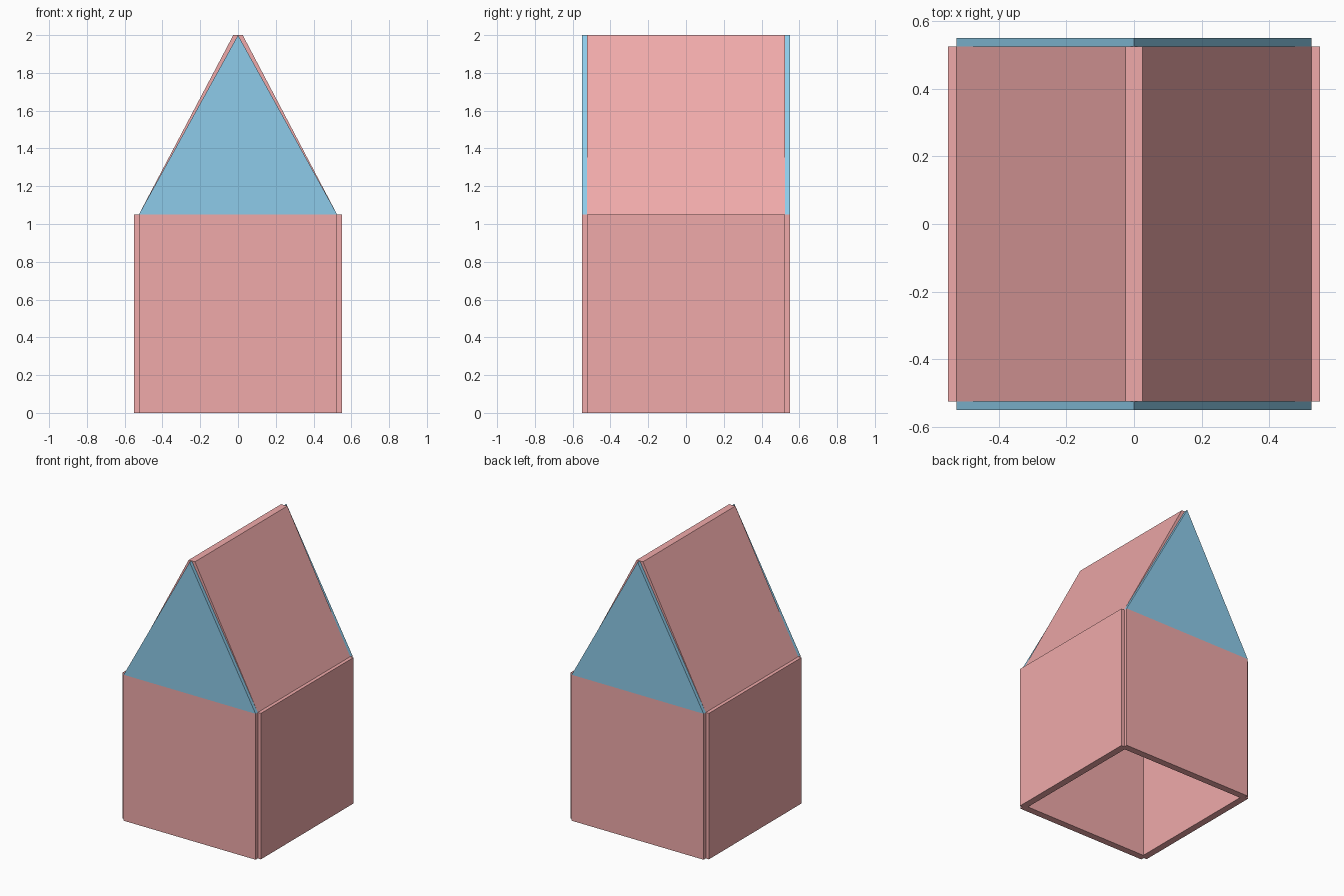
import bpy
import bmesh
from mathutils import Vector

if "Cube" in bpy.data.objects:
    bpy.data.objects.remove(bpy.data.objects["Cube"])

W = 0.525      # half width of every panel
T = 0.05       # panel thickness
WALL_H = 1.05  # wall height
TOP = 2.0      # ridge height


def material(name, rgb):
    m = bpy.data.materials.new(name)
    m.diffuse_color = (*rgb, 1)
    m.use_nodes = True
    m.node_tree.nodes["Principled BSDF"].inputs["Base Color"].default_value = m.diffuse_color
    return m


pink = material("pink_panel", (0.87, 0.40, 0.40))
blue = material("blue_panel", (0.27, 0.60, 0.82))


def prism(name, profile, y0, y1, mat):
    """Extrude an x-z profile from y0 to y1."""
    bm = bmesh.new()
    face = bm.faces.new([bm.verts.new((x, y0, z)) for x, z in profile])
    ext = bmesh.ops.extrude_face_region(bm, geom=[face])
    verts = [g for g in ext["geom"] if isinstance(g, bmesh.types.BMVert)]
    bmesh.ops.translate(bm, verts=verts, vec=Vector((0, y1 - y0, 0)))
    bmesh.ops.recalc_face_normals(bm, faces=bm.faces)
    mesh = bpy.data.meshes.new(name)
    bm.to_mesh(mesh)
    bm.free()
    mesh.materials.append(mat)
    ob = bpy.data.objects.new(name, mesh)
    bpy.context.collection.objects.link(ob)
    return ob


# Front and back: square wall with a triangular gable on top
for end, s in (("front", -1), ("back", 1)):
    y0, y1 = sorted((s * (W - T / 2), s * (W + T / 2)))
    prism(end + "_wall", [(-W, 0), (W, 0), (W, WALL_H), (-W, WALL_H)], y0, y1, pink)
    prism(end + "_gable", [(-W, WALL_H), (W, WALL_H), (0, TOP)], y0, y1, blue)

# Sides: upright wall and a slanted roof panel meeting at the flat ridge
for side, s in (("left", -1), ("right", 1)):
    a, b = s * (W - T / 2), s * (W + T / 2)
    prism(side + "_wall", [(a, 0), (b, 0), (b, WALL_H), (a, WALL_H)], -W, W, pink)
    prism(side + "_roof", [(s * (W - T), WALL_H), (s * W, WALL_H),
                           (s * T / 2, TOP), (-s * T / 2, TOP)], -W, W, pink)
